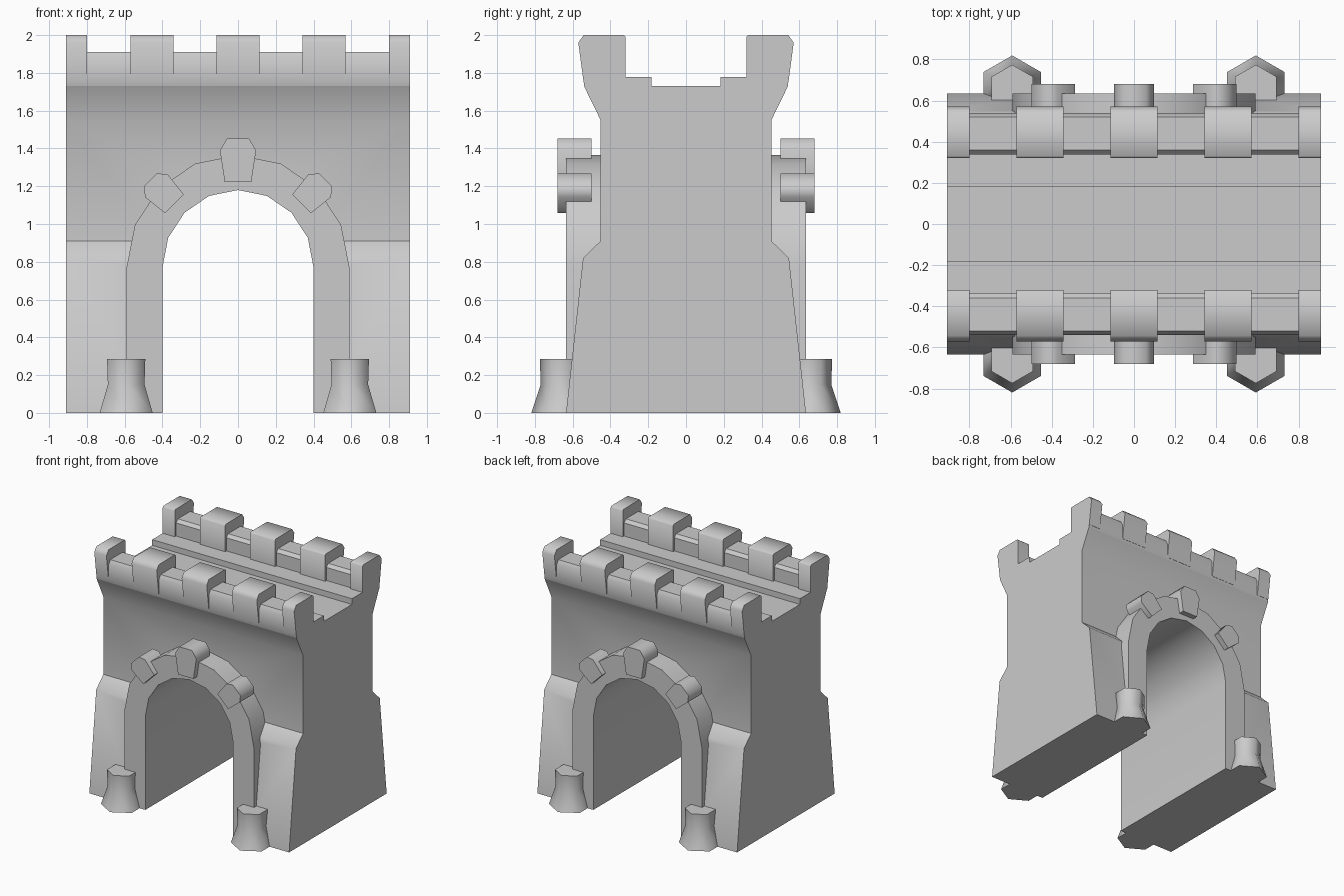
import bpy, bmesh, math

if "Cube" in bpy.data.objects:
    bpy.data.objects.remove(bpy.data.objects["Cube"])


def finish(name, bm, angle):
    bmesh.ops.recalc_face_normals(bm, faces=bm.faces[:])
    me = bpy.data.meshes.new(name)
    bm.to_mesh(me)
    bm.free()
    ob = bpy.data.objects.new(name, me)
    bpy.context.collection.objects.link(ob)
    smooth(ob, angle)
    return ob


def smooth(ob, angle):
    bpy.ops.object.select_all(action='DESELECT')
    ob.select_set(True)
    bpy.context.view_layer.objects.active = ob
    bpy.ops.object.shade_smooth_by_angle(angle=math.radians(angle))


def prism(name, pts, axis, a, b, angle=42):
    """Extrude a profile along x (points are y,z) or along y (points are x,z)."""
    bm = bmesh.new()
    place = (lambda p, t: (t, *p)) if axis == 'x' else (lambda p, t: (p[0], t, p[1]))
    face = bm.faces.new([bm.verts.new(place(p, a)) for p in pts])
    ext = bmesh.ops.extrude_face_region(bm, geom=[face])
    for v in ext['geom']:
        if isinstance(v, bmesh.types.BMVert):
            v.co['xyz'.index(axis)] = b
    return finish(name, bm, angle)


def arch(rx, rz, foot=0.0):
    """Upright legs with a half round of eight straight pieces."""
    curve = [(rx * math.cos(i * math.pi / 8), 0.77 + rz * math.sin(i * math.pi / 8))
             for i in range(9)]
    return [(rx, foot)] + curve + [(-rx, foot)]


W = 0.91

# Gate wall with battered foot and flared top, opening cut through
half = [(0.635, 0), (0.545, 0.82), (0.452, 0.91), (0.452, 1.55), (0.54, 1.73)]
wall = prism('gate_wall', half + [(-y, z) for y, z in reversed(half)], 'x', -W, W)
cutter = prism('opening_cutter', arch(0.46, 0.47, -0.2), 'y', -1, 1)
cutter.hide_render = True
mod = wall.modifiers.new('opening', 'BOOLEAN')
mod.operation, mod.solver, mod.object = 'DIFFERENCE', 'EXACT', cutter
bpy.context.view_layer.objects.active = wall
bpy.ops.object.modifier_apply(modifier=mod.name)
bpy.data.objects.remove(cutter)
smooth(wall, 42)

# Arch surround lining the passage
prism('arch_surround', arch(0.59, 0.595) + arch(0.40, 0.41)[::-1], 'y', -0.635, 0.635, 44)

parapet = [(0.50, 1.70), (0.525, 1.70), (0.54, 1.73), (0.54, 1.875), (0.52, 1.91),
           (0.36, 1.91), (0.337, 1.885), (0.337, 1.777), (0.183, 1.777), (0.183, 1.70)]
merlon = [(0.50, 1.75), (0.542, 1.75), (0.57, 1.96), (0.542, 2.0),
          (0.33, 2.0), (0.32, 1.99), (0.32, 1.76)]
merlon_spans = [(-W, -0.80), (-0.57, -0.342), (-0.114, 0.114), (0.342, 0.57), (0.80, W)]
keystone = [(-0.07, 1.222), (0.07, 1.222), (0.096, 1.39), (0.058, 1.452),
            (-0.058, 1.452), (-0.096, 1.39)]
side_stone = [(-0.07, 0.477), (0.07, 0.477), (0.085, 0.61), (0.05, 0.655),
              (-0.05, 0.655), (-0.085, 0.61)]
c = math.sqrt(0.5)

for s, side in ((-1, 'front'), (1, 'back')):
    # Parapet and merlons
    prism(f'{side}_parapet', [(s * y, z) for y, z in parapet], 'x', -W, W)
    for i, (a, b) in enumerate(merlon_spans):
        prism(f'{side}_merlon_{i + 1}', [(s * y, z) for y, z in merlon], 'x', a, b, 65)

    # Raised arch stones
    prism(f'{side}_keystone', keystone, 'y', s * 0.5, s * 0.68, 65)
    for m in (-1, 1):
        pts = [(m * c * (u + v), 0.77 + c * (v - u)) for u, v in side_stone]
        prism(f'{side}_arch_stone', pts, 'y', s * 0.5, s * 0.68, 65)

        # Six-sided guard post at the foot of the arch
        bm = bmesh.new()
        rings = [[bm.verts.new((m * 0.592 + r * math.sin(k * math.pi / 3),
                                s * 0.657 + r * math.cos(k * math.pi / 3), z))
                  for k in range(6)]
                 for r, z in ((0.162, 0), (0.112, 0.15), (0.117, 0.285))]
        bm.faces.new(rings[0])
        bm.faces.new(rings[-1])
        for lo, hi in zip(rings, rings[1:]):
            for k in range(6):
                n = (k + 1) % 6
                bm.faces.new((lo[k], lo[n], hi[n], hi[k]))
        finish(f'{side}_guard_post', bm, 65)
